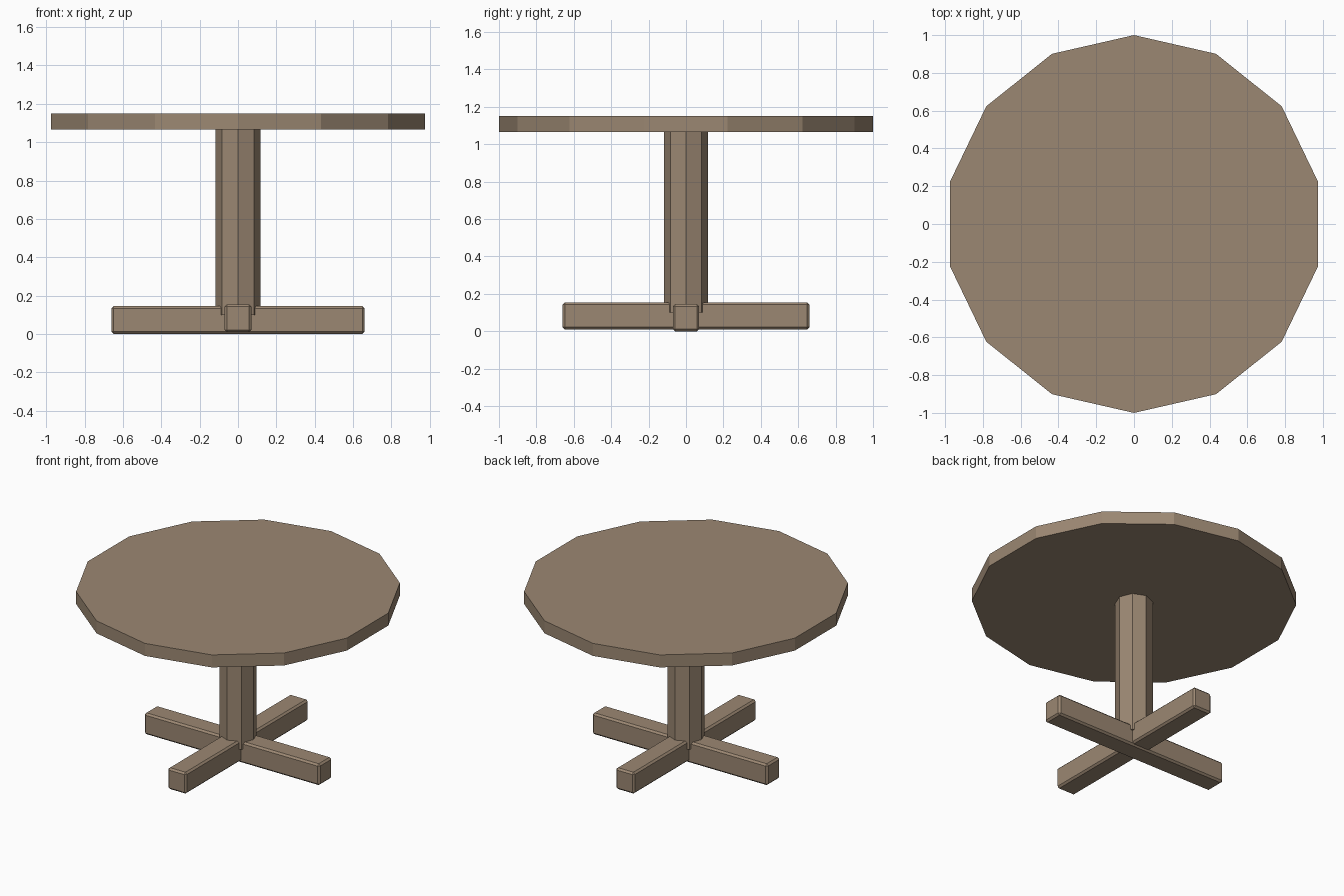
import bpy
import math

cube = bpy.data.objects.get("Cube")
if cube:
    bpy.data.objects.remove(cube, do_unlink=True)

# Single wood colour
wood = bpy.data.materials.new("brown_wood")
wood.use_nodes = True
colour = (0.33, 0.245, 0.17, 1)
wood.diffuse_color = colour
wood.node_tree.nodes["Principled BSDF"].inputs["Base Color"].default_value = colour


def finish(name):
    obj = bpy.context.object
    obj.name = name
    obj.data.materials.append(wood)
    return obj


def prism(name, sides, radius, bottom, top):
    """Upright flat-sided column with a corner on the y axis."""
    bpy.ops.mesh.primitive_cylinder_add(
        vertices=sides, radius=radius, depth=top - bottom,
        location=(0, 0, (bottom + top) / 2))
    return finish(name)


def beam(name, size, bottom):
    """Chamfered bar lying across the centre."""
    bpy.ops.mesh.primitive_cube_add(size=1, location=(0, 0, bottom + size[2] / 2))
    obj = finish(name)
    obj.scale = size
    bpy.ops.object.transform_apply(location=False, rotation=False, scale=True)
    bevel = obj.modifiers.new("chamfer", 'BEVEL')
    bevel.width = 0.012
    bevel.segments = 1
    return obj


# Top and post
prism("tabletop", 14, 1.0, 1.065, 1.15)
prism("post", 8, 0.117, 0.1, 1.07)

# Crossed feet, one set slightly above the other
beam("foot_beam_side_to_side", (1.32, 0.14, 0.145), 0.0)
beam("foot_beam_front_to_back", (0.14, 1.32, 0.145), 0.01)
